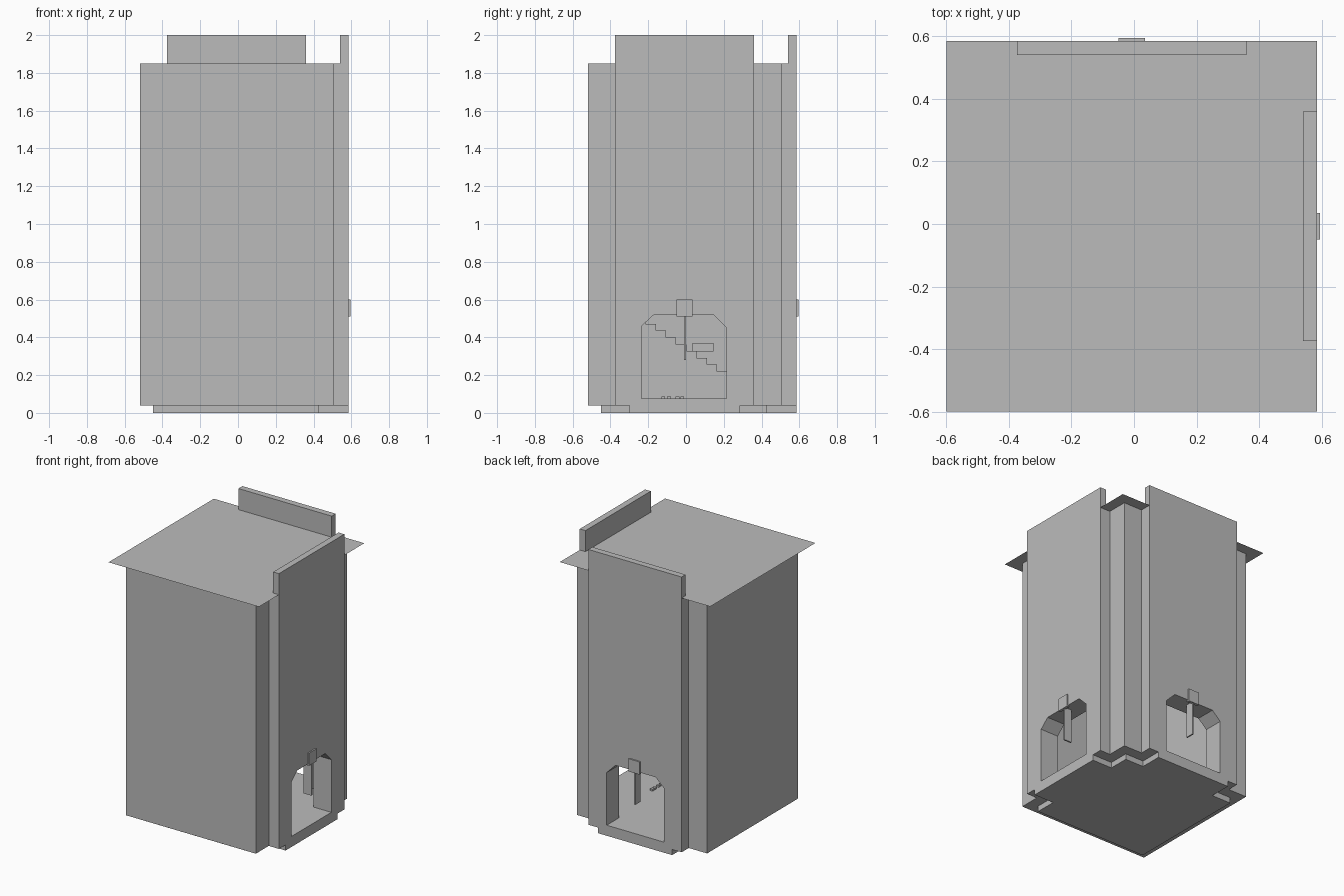
import bpy
import bmesh

cube = bpy.data.objects.get("Cube")
if cube:
    bpy.data.objects.remove(cube, do_unlink=True)

stone = bpy.data.materials.new("plain_grey")
stone.use_nodes = True
stone.diffuse_color = (0.5, 0.5, 0.5, 1)
stone.node_tree.nodes["Principled BSDF"].inputs["Base Color"].default_value = (0.5, 0.5, 0.5, 1)


def prism(name, points, offset):
    """Extrude a planar outline by an offset vector."""
    bm = bmesh.new()
    face = bm.faces.new([bm.verts.new(p) for p in points])
    if offset:
        new = bmesh.ops.extrude_face_region(bm, geom=[face])["geom"]
        verts = [v for v in new if isinstance(v, bmesh.types.BMVert)]
        bmesh.ops.translate(bm, verts=verts, vec=offset)
        bmesh.ops.recalc_face_normals(bm, faces=bm.faces[:])
    mesh = bpy.data.meshes.new(name)
    bm.to_mesh(mesh)
    bm.free()
    mesh.materials.append(stone)
    obj = bpy.data.objects.new(name, mesh)
    bpy.context.collection.objects.link(obj)
    return obj


def plan(name, outline, z0, z1):
    return prism(name, [(x, y, z0) for x, y in outline], (0, 0, z1 - z0))


def box(name, x, y, z):
    outline = [(x[0], y[0]), (x[1], y[0]), (x[1], y[1]), (x[0], y[1])]
    return plan(name, outline, *z)


def cut(target, cutter):
    cutter.hide_render = True
    mod = target.modifiers.new("opening", "BOOLEAN")
    mod.operation = "DIFFERENCE"
    mod.solver = "EXACT"
    mod.object = cutter
    bpy.context.view_layer.objects.active = target
    bpy.ops.object.modifier_apply(modifier=mod.name)
    bpy.data.objects.remove(cutter, do_unlink=True)


def tabbed(low, high, start, end, outer):
    """Square plan with a projecting bay on its right and back sides."""
    return [(low, low), (high, low), (high, start), (outer, start), (outer, end),
            (high, end), (high, high), (end, high), (end, outer),
            (start, outer), (start, high), (low, high)]


OUTER, INNER = 0.585, 0.445
FLOOR, TOP = 0.075, 1.85
BAY = (-0.375, 0.36)

# Plinth, tower walls and hollow room
plan("plinth", tabbed(-0.45, 0.43, -0.3, 0.285, OUTER), 0, 0.04)
tower = plan("tower_walls", tabbed(-0.52, 0.505, *BAY, OUTER), 0.04, TOP)
cut(tower, box("room_cutter", (-0.45, INNER), (-0.45, INNER), (FLOOR, 1.75)))

# Chamfered doorways in both bays
door = [(-0.235, FLOOR), (0.215, FLOOR), (0.215, 0.45), (0.145, 0.52),
        (-0.17, 0.52), (-0.235, 0.46)]
cut(tower, prism("right_cutter", [(0.4, a, z) for a, z in door], (0.3, 0, 0)))
cut(tower, prism("back_cutter", [(a, 0.4, z) for a, z in door], (0, 0.3, 0)))

# Thin overhanging roof sheet
prism("roof_sheet", [(-0.6, -0.6, TOP), (OUTER, -0.6, TOP),
                     (OUTER, OUTER, TOP), (-0.6, OUTER, TOP)], None)


def on_both_bays(name, along, depth, z):
    box("right_" + name, depth, along, z)
    box("back_" + name, along, depth, z)


# Parapets, keystones and hanging plates above the doorways
on_both_bays("parapet", BAY, (0.54, OUTER), (TOP, 2.0))
on_both_bays("keystone", (-0.05, 0.035), (0.575, 0.595), (0.51, 0.6))
on_both_bays("hanging_plate", (-0.01, 0), (0.525, OUTER), (0.28, 0.52))

# Staircase against the left wall, rising to the front
run, rise, steps = 0.054, 0.036, 14
profile = [(0.38, FLOOR)]
for i in range(steps):
    y, z = 0.38 - i * run, FLOOR + (i + 1) * rise
    profile += [(y, z), (y - run, z)]
profile.append((0.38 - steps * run, FLOOR))
prism("staircase", [(-0.45, y, z) for y, z in profile], (0.17, 0, 0))
box("wall_block", (-0.45, -0.34), (0.035, 0.145), (0.325, 0.37))

# Small stones on the floor
for i, y in enumerate((-0.12, -0.09, -0.045, -0.02)):
    box(f"floor_stone_{i + 1}", (0.27, 0.29), (y - 0.01, y + 0.01), (FLOOR, 0.088))
